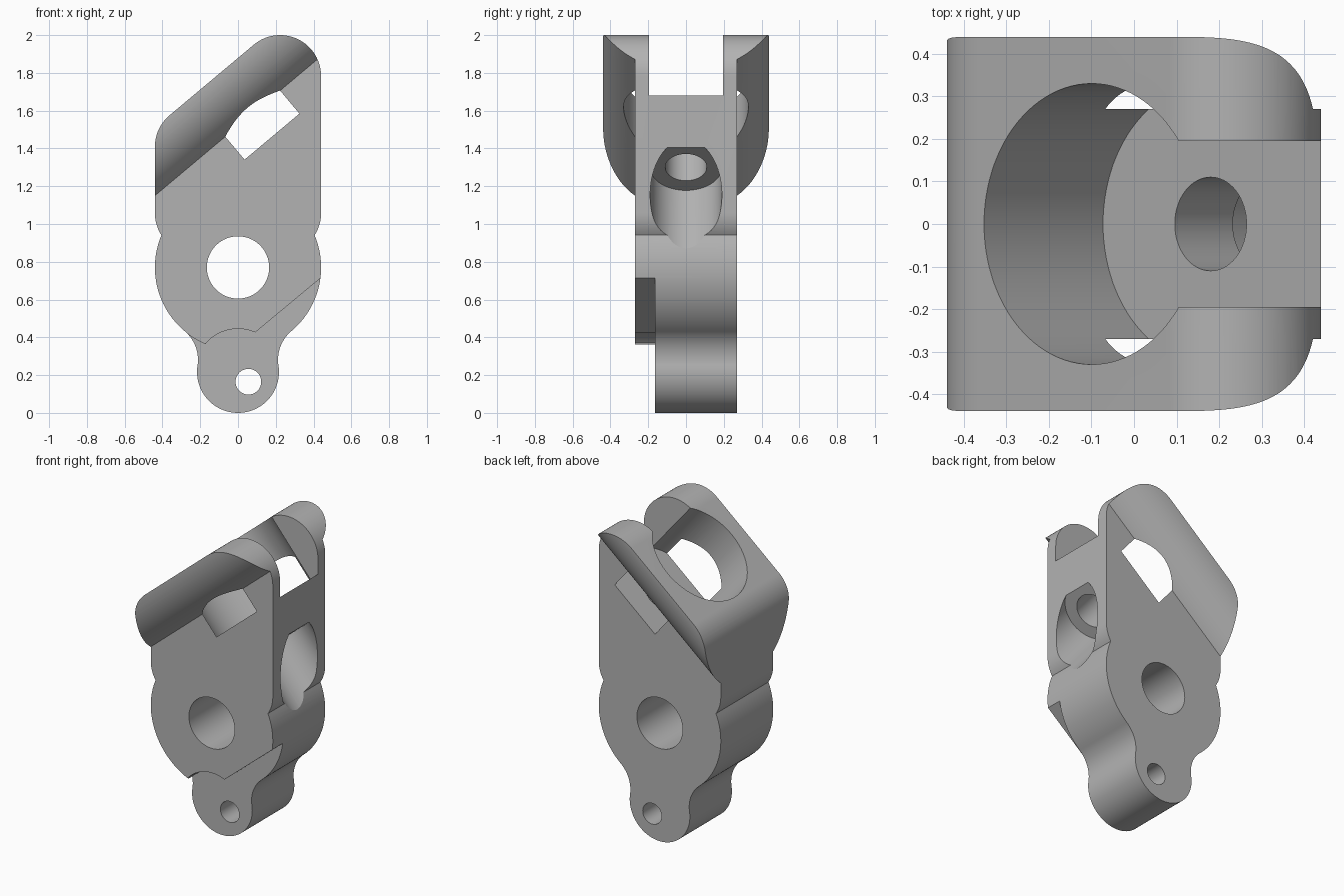
import bpy
from math import radians, cos, sin, asin, degrees
from mathutils import Matrix, Vector

if "Cube" in bpy.data.objects:
    bpy.data.objects.remove(bpy.data.objects["Cube"])

TILT = 40          # slope of the clamp head
R = 0.217          # common corner radius

# Frames: upright (profile in x/z, depth in y), tilted head, and section across the head
upright = Matrix(((1, 0, 0, 0), (0, 0, 1, 0), (0, 1, 0, 0), (0, 0, 0, 1)))
head = Matrix.Translation((0.18, 0, 1.4625)) @ Matrix.Rotation(radians(-TILT), 4, 'Y')
across = head @ Matrix(((0, 0, 1, 0), (1, 0, 0, 0), (0, 1, 0, 0), (0, 0, 0, 1)))


def arc(cu, cv, r, a0, a1, n=24):
    angles = [radians(a0 + (a1 - a0) * i / n) for i in range(n + 1)]
    return [(cu + r * cos(a), cv + r * sin(a)) for a in angles]


def circle(cu, cv, r):
    return arc(cu, cv, r, 0, 360, 64)[:-1]


def mirrored(points):
    return points + [(-u, v) for u, v in reversed(points)]


def prism(name, points, frame, lo, hi):
    # Closed solid with outward faces, whatever the winding of the profile
    n = len(points)
    area = sum(points[i - 1][0] * points[i][1] - points[i][0] * points[i - 1][1] for i in range(n))
    if area * frame.to_3x3().determinant() < 0:
        points = points[::-1]
    verts = [frame @ Vector((u, v, w)) for w in (lo, hi) for u, v in points]
    faces = [list(range(n))[::-1], list(range(n, 2 * n))]
    faces += [[i, (i + 1) % n, n + (i + 1) % n, n + i] for i in range(n)]
    mesh = bpy.data.meshes.new(name)
    mesh.from_pydata(verts, [], faces)
    mesh.update()
    obj = bpy.data.objects.new(name, mesh)
    bpy.context.collection.objects.link(obj)
    return obj


def carve(body, tool, operation):
    # Try the watertight solver first, keep the first sound result
    tool.hide_render = True
    for solver in ('MANIFOLD', 'EXACT'):
        mod = body.modifiers.new(tool.name, 'BOOLEAN')
        mod.operation = operation
        mod.solver = solver
        mod.object = tool
        bpy.context.view_layer.update()
        shape = body.evaluated_get(bpy.context.evaluated_depsgraph_get())
        changed = len(shape.data.polygons) != len(body.data.polygons)
        if changed and shape.dimensions.z > 1.9:
            bpy.ops.object.modifier_apply(modifier=mod.name)
            break
        body.modifiers.remove(mod)
    bpy.data.objects.remove(tool)


# Outline of the whole bracket: lobe, neck, round middle, box, sloped rounded top
lower = (arc(0, R, R, -90, 8.75) + arc(0.412, 0.2804, 0.2, 188.75, 130.1)[1:]
         + arc(0, 0.77, 0.44, -49.9, 22.8)[1:] + arc(0.223, 1.058, R, -33, 0, 10)[1:])
top = (arc(0.223, 1.783, R, 0, 90 + TILT, 40)
       + arc(-0.223, 1.409, R, 90 + TILT, 180, 16))
outline = lower + top + [(-u, v) for u, v in reversed(lower[1:])]
bracket = prism("clamp_bracket", outline, upright, -0.46, 0.46)
bpy.context.view_layer.objects.active = bracket
bracket.select_set(True)

# Pivot and pin holes
carve(bracket, prism("pivot_tool", circle(0, 0.77, 0.165), upright, -1, 1), 'DIFFERENCE')
carve(bracket, prism("pin_tool", circle(0.055, 0.165, 0.068), upright, -1, 1), 'DIFFERENCE')

# Front recess around the lower lobe
recess = ([(0.6, 0.849)] + arc(0, R, 0.228, 66.5, 138)
          + arc(0, 0.77, 0.441, 247.5, 229, 10) + [(-0.6, 0.4), (-0.6, -0.2), (0.6, -0.2)])
carve(bracket, prism("recess_tool", recess, upright, -1, -0.163), 'DIFFERENCE')

# Cross-section: narrow plate flaring in a curve to the wide head
flare = arc(0.12, 0.442, 0.32, -62.0, 0, 32)
section = mirrored([(0.27, -3), (0.27, 0.159)] + flare[1:] + [(0.44, 0.7)])
carve(bracket, prism("section_tool", section, across, -3, 3), 'INTERSECT')

# Cup bore with its open slot, then the cable hole and its counterbore
half = degrees(asin(0.195 / 0.33))
keyhole = arc(0, 0, 0.33, half, 360 - half, 80) + [(1, -0.195), (1, 0.195)]
carve(bracket, prism("cup_tool", keyhole, head, 0, 1), 'DIFFERENCE')
carve(bracket, prism("cable_tool", circle(0, 0, 0.11), head, -0.3, 0.1), 'DIFFERENCE')
carve(bracket, prism("counterbore_tool", circle(0, 0, 0.19), head, -1.2, -0.212), 'DIFFERENCE')

# Plain grey finish
grey = bpy.data.materials.new("plain_grey")
grey.use_nodes = True
colour = (0.45, 0.45, 0.45, 1)
grey.diffuse_color = colour
grey.node_tree.nodes["Principled BSDF"].inputs["Base Color"].default_value = colour
bracket.data.materials.clear()
bracket.data.materials.append(grey)
bpy.ops.object.shade_smooth_by_angle(angle=radians(25))
